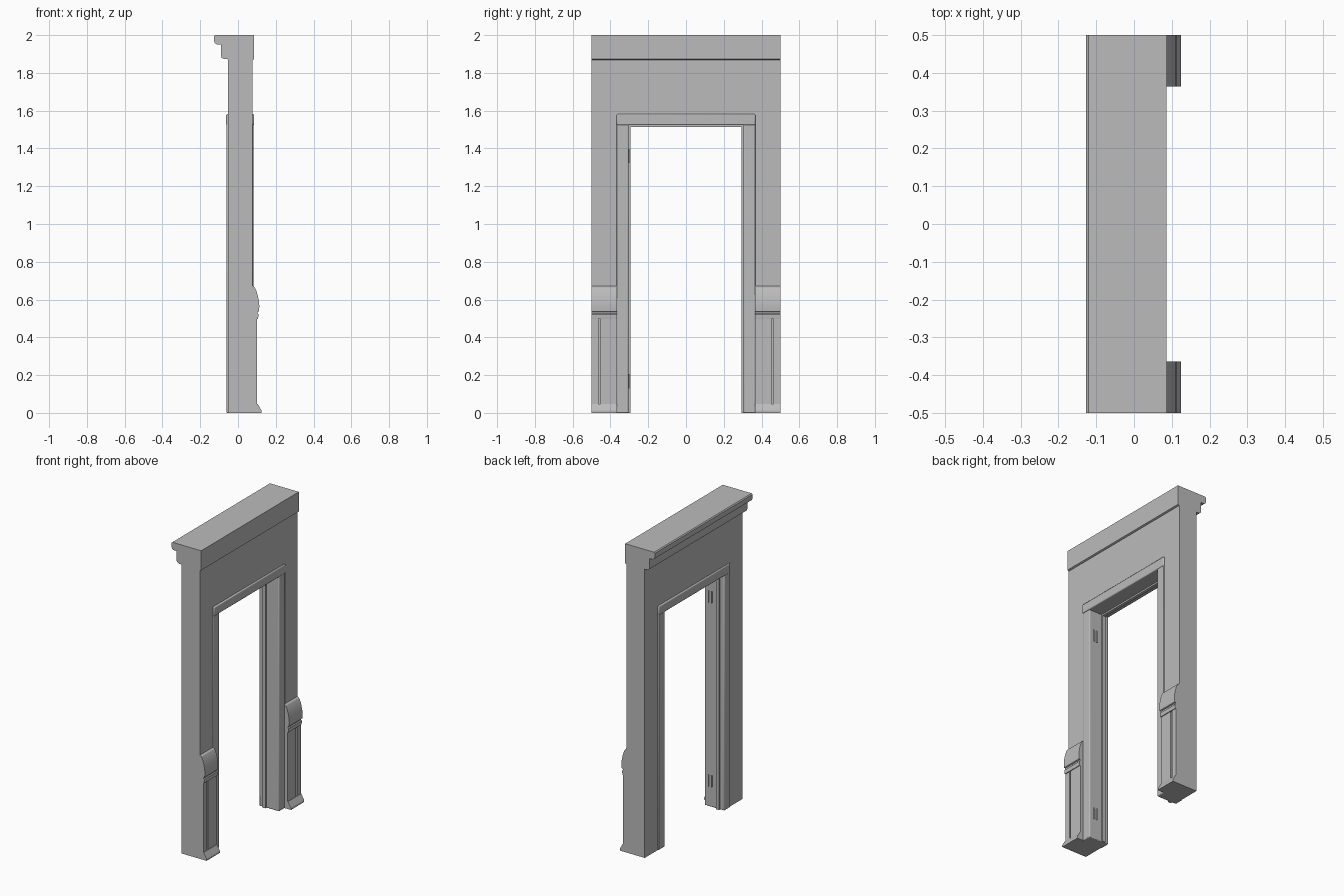
import bpy
import bmesh
from math import radians
from mathutils import Vector

cube = bpy.data.objects.get("Cube")
if cube:
    bpy.data.objects.remove(cube, do_unlink=True)

grey = bpy.data.materials.new("plain_grey")
grey.use_nodes = True
grey.diffuse_color = (0.5, 0.5, 0.5, 1)
grey.node_tree.nodes["Principled BSDF"].inputs["Base Color"].default_value = (0.5, 0.5, 0.5, 1)


def prism(name, profile, start, end, place, bevel=0):
    """Extrude a flat profile from start to end; place maps (u, v, w) to x, y, z."""
    bm = bmesh.new()
    face = bm.faces.new([bm.verts.new(place(u, v, start)) for u, v in profile])
    shift = Vector(place(0, 0, end)) - Vector(place(0, 0, start))
    new = bmesh.ops.extrude_face_region(bm, geom=[face])["geom"]
    bmesh.ops.translate(bm, vec=shift, verts=[g for g in new if isinstance(g, bmesh.types.BMVert)])
    if face.is_valid and len(face.link_loops if hasattr(face, "link_loops") else face.loops) and \
            all(len(e.link_faces) > 2 for e in face.edges):
        bm.faces.remove(face)
    bmesh.ops.recalc_face_normals(bm, faces=bm.faces[:])
    mesh = bpy.data.meshes.new(name)
    bm.to_mesh(mesh)
    bm.free()
    mesh.materials.append(grey)
    obj = bpy.data.objects.new(name, mesh)
    bpy.context.collection.objects.link(obj)
    if bevel:
        mod = obj.modifiers.new("bevel", "BEVEL")
        mod.width, mod.segments = bevel, 2
    bpy.ops.object.select_all(action="DESELECT")
    obj.select_set(True)
    bpy.context.view_layer.objects.active = obj
    bpy.ops.object.shade_smooth_by_angle(angle=radians(30))
    return obj


def along_y(u, v, w):
    return (u, w, v)


def along_x(u, v, w):
    return (w, u, v)


def box(name, x, y, z, bevel=0):
    corners = [(x[0], z[0]), (x[1], z[0]), (x[1], z[1]), (x[0], z[1])]
    return prism(name, corners, min(y), max(y), along_y, bevel)


# Wall with the doorway left open
wall = [(-0.5, 0), (-0.34, 0), (-0.34, 1.55), (0.34, 1.55), (0.34, 0),
        (0.5, 0), (0.5, 1.93), (-0.5, 1.93)]
prism("wall", wall, -0.054, 0.076, along_x)

# Cornice with a rounded lip on the -x side
cornice = [(0.086, 2), (0.086, 1.873), (0.076, 1.868), (-0.054, 1.872),
           (-0.076, 1.874), (-0.086, 1.88), (-0.09, 1.89), (-0.09, 1.95),
           (-0.112, 1.951), (-0.122, 1.957), (-0.127, 1.968), (-0.127, 1.994), (-0.121, 2)]
prism("cornice", cornice, -0.5, 0.5, along_y)

# Door casing head and the stop below it
box("casing_head", (-0.063, 0.086), (-0.367, 0.367), (1.523, 1.582), 0.006)
box("door_stop_head", (-0.03, -0.01), (-0.31, 0.31), (1.513, 1.54))

# Bulging dado cap with a small bead, and the sloped skirting
cap = [(0.03, 0.672), (0.077, 0.672), (0.088, 0.665), (0.097, 0.647), (0.105, 0.62),
       (0.111, 0.59), (0.113, 0.565), (0.111, 0.538), (0.103, 0.535), (0.103, 0.527),
       (0.108, 0.522), (0.108, 0.513), (0.106, 0.497), (0.03, 0.497)]
skirting = [(0.03, 0), (0.125, 0), (0.125, 0.012), (0.104, 0.048), (0.03, 0.048)]

for side, s in (("left", 1), ("right", -1)):
    # Door frame on each side
    box(f"{side}_casing", (-0.061, 0.081), (s * 0.305, s * 0.367), (0, 1.54), 0.005)
    box(f"{side}_door_stop", (-0.03, -0.01), (s * 0.295, s * 0.31), (0, 1.53))
    # Wainscot on each side
    prism(f"{side}_dado_cap", cap, *sorted((s * 0.364, s * 0.5)), along_y)
    prism(f"{side}_skirting", skirting, *sorted((s * 0.364, s * 0.5)), along_y)
    box(f"{side}_panel_back", (0.05, 0.09), (s * 0.364, s * 0.5), (0.02, 0.51))
    box(f"{side}_wide_board", (0.06, 0.101), (s * 0.364, s * 0.452), (0.02, 0.51))
    box(f"{side}_narrow_board", (0.06, 0.101), (s * 0.464, s * 0.5), (0.02, 0.51))

# Pairs of thin hinge strips on one jamb
for level, z in (("lower", 0.13), ("upper", 1.323)):
    for label, x in (("inner", 0.025), ("outer", 0.047)):
        box(f"{level}_{label}_hinge_strip", (x, x + 0.006), (-0.307, -0.299), (z, z + 0.075))
